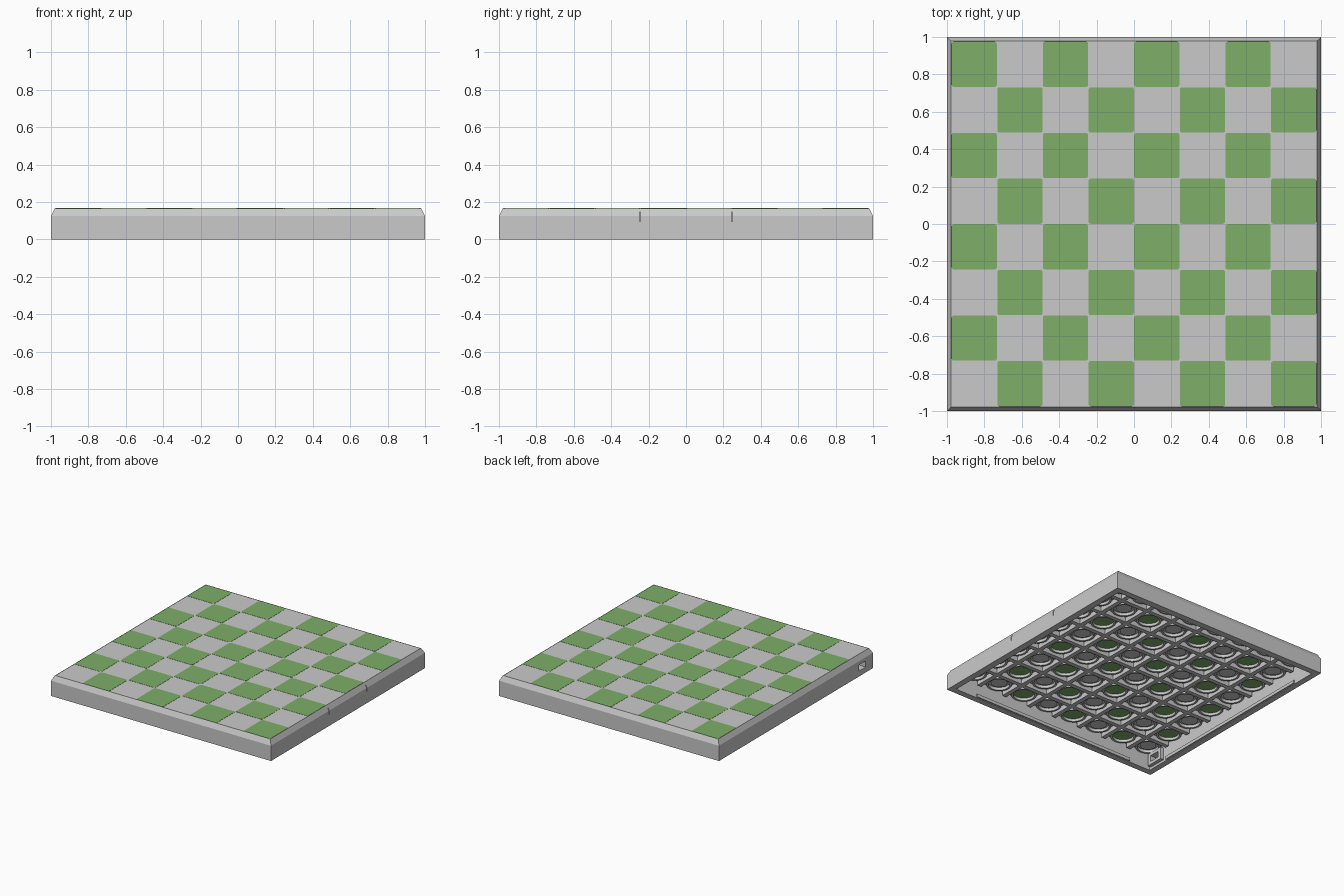
import bpy, bmesh, math
from mathutils import Matrix, Vector

if "Cube" in bpy.data.objects:
    bpy.data.objects.remove(bpy.data.objects["Cube"], do_unlink=True)

PITCH = 0.244
TOP, CEILING, INNER = 0.165, 0.145, 0.95


def material(name, colour):
    m = bpy.data.materials.new(name)
    m.use_nodes = True
    m.diffuse_color = colour
    m.node_tree.nodes["Principled BSDF"].inputs["Base Color"].default_value = colour
    return m


GREY = material("light grey plastic", (0.59, 0.59, 0.59, 1))
GREEN = material("board green", (0.21, 0.43, 0.14, 1))


def finish(name, bm, mat, smooth=False):
    bmesh.ops.recalc_face_normals(bm, faces=bm.faces[:])
    mesh = bpy.data.meshes.new(name)
    bm.to_mesh(mesh)
    bm.free()
    mesh.materials.append(mat)
    ob = bpy.data.objects.new(name, mesh)
    bpy.context.collection.objects.link(ob)
    if smooth:
        bpy.ops.object.select_all(action="DESELECT")
        ob.select_set(True)
        bpy.context.view_layer.objects.active = ob
        bpy.ops.object.shade_smooth_by_angle(angle=math.radians(35))
    return ob


def add_box(bm, lo, hi):
    lo, hi = Vector(lo), Vector(hi)
    size = hi - lo
    mat = Matrix.Translation((lo + hi) / 2) @ Matrix.Diagonal((*size, 1))
    return bmesh.ops.create_cube(bm, size=1, matrix=mat)["verts"]


def add_disc(bm, x, y, r, z0, z1, sides=32):
    bmesh.ops.create_cone(bm, cap_ends=True, segments=sides, radius1=r, radius2=r,
                          depth=z1 - z0, matrix=Matrix.Translation((x, y, (z0 + z1) / 2)))


def add_loft(bm, profile, x=0, y=0, sides=4, closed=False):
    """Sweep (radius, height) points round a centre; squares use half widths."""
    loops = []
    for r, z in profile:
        k = r * math.sqrt(2) if sides == 4 else r
        angles = [math.tau * (i + 0.5) / sides for i in range(sides)]
        loops.append([bm.verts.new((x + k * math.cos(a), y + k * math.sin(a), z)) for a in angles])
    pairs = list(zip(loops, loops[1:]))
    if closed:
        pairs.append((loops[-1], loops[0]))
    else:
        bm.faces.new(loops[0])
        bm.faces.new(loops[-1])
    for a, b in pairs:
        for i in range(sides):
            j = (i + 1) % sides
            bm.faces.new((a[i], a[j], b[j], b[i]))


# Hollow shell with chamfered rim and a fine groove round the playing field
bm = bmesh.new()
add_loft(bm, [(INNER, CEILING), (INNER, 0), (1, 0), (1, 0.125), (0.979, TOP),
              (0.979, 0.157), (0.976, 0.157), (0.976, TOP)])
shell = finish("board_shell", bm, GREY)

# Catch slits on one side, cable port and its shallow recess on the other
bm = bmesh.new()
for s in (-1, 1):
    add_box(bm, (0.975, s * 0.245 - 0.003, 0.095), (1.02, s * 0.245 + 0.003, 0.146))
add_box(bm, (-1.02, -0.935, 0.025), (-0.985, -0.785, 0.115))
add_box(bm, (-1.0, -0.905, 0.045), (-0.9, -0.815, 0.095))
cutter = finish("shell_cutter", bm, GREY)
cutter.hide_render = True
mod = shell.modifiers.new("cuts", "BOOLEAN")
mod.operation, mod.object, mod.solver = "DIFFERENCE", cutter, "EXACT"
bpy.context.view_layer.objects.active = shell
bpy.ops.object.modifier_apply(modifier=mod.name)
bpy.data.objects.remove(cutter, do_unlink=True)

# Surround behind the port
bm = bmesh.new()
for y0, y1, z0, z1 in ((-0.935, -0.905, 0.02, 0.12), (-0.815, -0.785, 0.02, 0.12),
                       (-0.905, -0.815, 0.02, 0.045), (-0.905, -0.815, 0.095, 0.12)):
    add_box(bm, (-0.955, y0, z0), (-0.92, y1, z1))
finish("port_surround", bm, GREY)

# Thin ledges on the inside of the walls
bm = bmesh.new()
for s in (-1, 1):
    a, b = sorted((s * 0.955, s * 0.94))
    add_box(bm, (-0.75, a, 0.004), (0.75, b, 0.03))
    add_box(bm, (a, -0.75, 0.004), (b, 0.75, 0.03))
finish("wall_ledges", bm, GREY)

# Lattice of stiffening ribs under the field
bm = bmesh.new()
for i in range(1, 8):
    c = (i - 4) * PITCH
    add_box(bm, (c - 0.018, -0.94, 0.105), (c + 0.018, 0.94, 0.15))
    add_box(bm, (-0.94, c - 0.018, 0.105), (0.94, c + 0.018, 0.15))
finish("underside_ribs", bm, GREY)

# Squares: coloured tiles above, round wells below
tiles, rings, plugs, discs = (bmesh.new() for _ in range(4))
for i in range(8):
    for j in range(8):
        x, y = (i - 3.5) * PITCH, (j - 3.5) * PITCH
        add_loft(rings, [(0.095, CEILING + 0.002), (0.095, 0.122),
                         (0.08, 0.122), (0.08, CEILING + 0.002)], x, y, 32, True)
        if (i + j) % 2:
            h = PITCH / 2 - 0.001
            verts = add_box(tiles, (x - h, y - h, TOP - 0.004), (x + h, y + h, TOP + 0.0015))
            corners = {e for v in verts for e in v.link_edges
                       if abs(e.verts[0].co.z - e.verts[1].co.z) > 0.001}
            bmesh.ops.bevel(tiles, geom=list(corners), offset=0.012, segments=3,
                            profile=0.5, affect="EDGES")
            add_disc(discs, x, y, 0.078, CEILING - 0.003, CEILING + 0.002)
        else:
            add_disc(plugs, x, y, 0.062, CEILING - 0.008, CEILING + 0.002)
finish("green_squares", tiles, GREEN)
finish("well_collars", rings, GREY, True)
finish("grey_well_plugs", plugs, GREY, True)
finish("green_well_discs", discs, GREEN, True)
